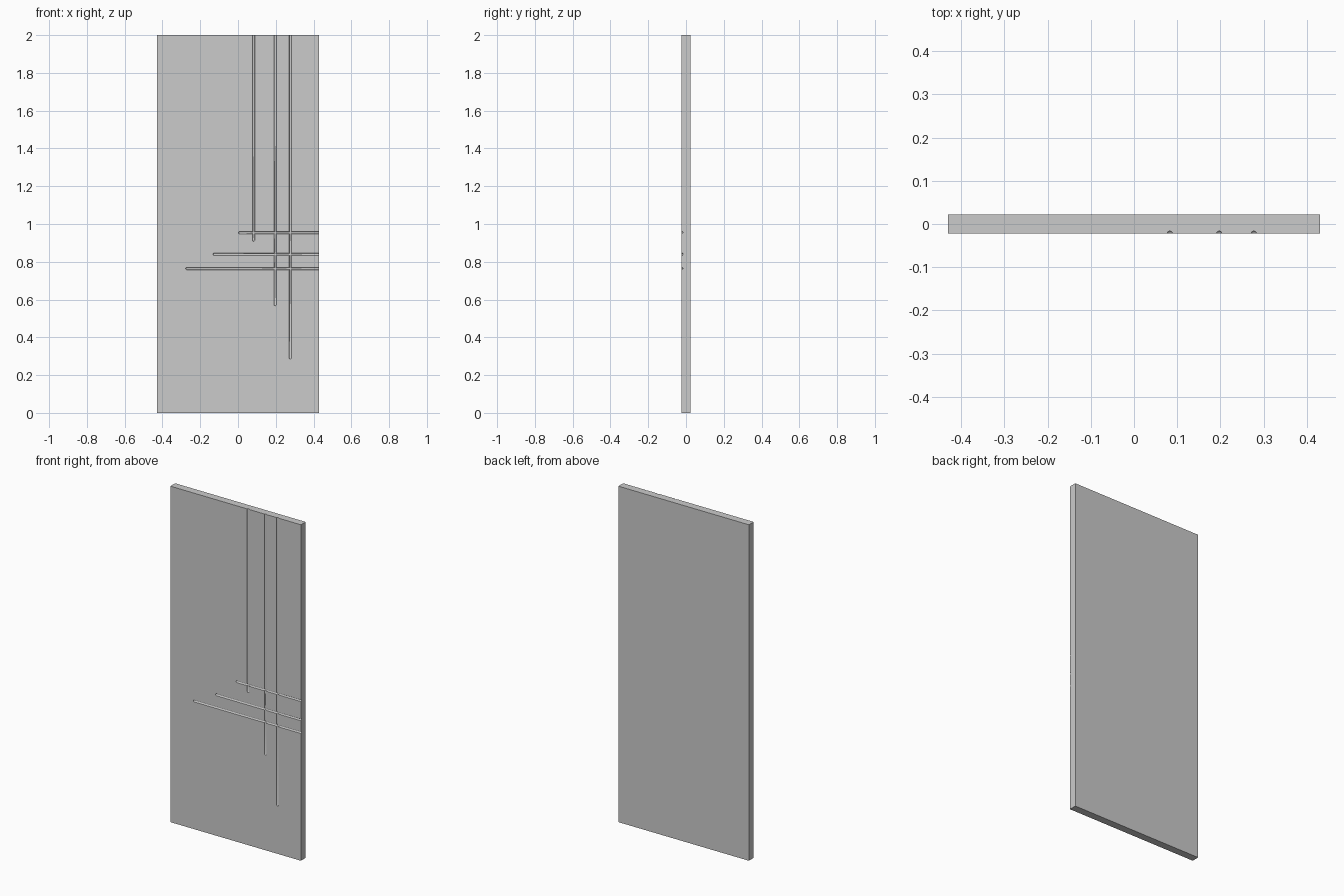
import bpy, bmesh
from math import radians
from mathutils import Matrix, Vector

if "Cube" in bpy.data.objects:
    bpy.data.objects.remove(bpy.data.objects["Cube"])

W, T, H = 0.86, 0.045, 2.0   # door width, thickness, height
R = 0.0065                   # groove radius
FRONT = -T / 2 - 0.0004      # groove axis, just off the front face


def make_object(name, bm):
    mesh = bpy.data.meshes.new(name)
    bm.to_mesh(mesh)
    bm.free()
    obj = bpy.data.objects.new(name, mesh)
    bpy.context.collection.objects.link(obj)
    return obj


def groove_cutter(name, start, length, horizontal):
    """Round-ended rod running up (or to the right) from start."""
    bm = bmesh.new()
    bmesh.ops.create_uvsphere(bm, u_segments=20, v_segments=9, radius=R)
    for v in bm.verts:
        if v.co.z > 0:
            v.co.z += length
    turn = Matrix.Rotation(radians(90), 4, 'Y') if horizontal else Matrix()
    bm.transform(Matrix.Translation(start) @ turn)
    obj = make_object(name, bm)
    obj.hide_render = True
    return obj


# Flat door slab
bm = bmesh.new()
bmesh.ops.create_cube(bm, size=1)
bm.transform(Matrix.Translation((0, 0, H / 2)) @ Matrix.Diagonal((W, T, H, 1)))
door = make_object("door_panel", bm)

cutters = []
# Vertical grooves running out through the top edge: (x, lower end)
for x, z in ((0.083, 0.908), (0.197, 0.567), (0.277, 0.285)):
    cutters.append(groove_cutter("vertical_groove_cutter",
                                 Vector((x, FRONT, z + R)), H - z + 0.02, False))
# Horizontal grooves running out through the right edge: (left end, z)
for x, z in ((0.003, 0.954), (-0.132, 0.84), (-0.277, 0.764)):
    cutters.append(groove_cutter("horizontal_groove_cutter",
                                 Vector((x + R, FRONT, z)), W / 2 - x + 0.02, True))

# Carve the grooves, then discard the cutters
bpy.context.view_layer.objects.active = door
door.select_set(True)
for cutter in cutters:
    mod = door.modifiers.new("groove", 'BOOLEAN')
    mod.operation = 'DIFFERENCE'
    mod.solver = 'EXACT'
    mod.object = cutter
    bpy.ops.object.modifier_apply(modifier=mod.name)
    bpy.data.objects.remove(cutter)
bpy.ops.object.shade_smooth_by_angle(angle=radians(30))
